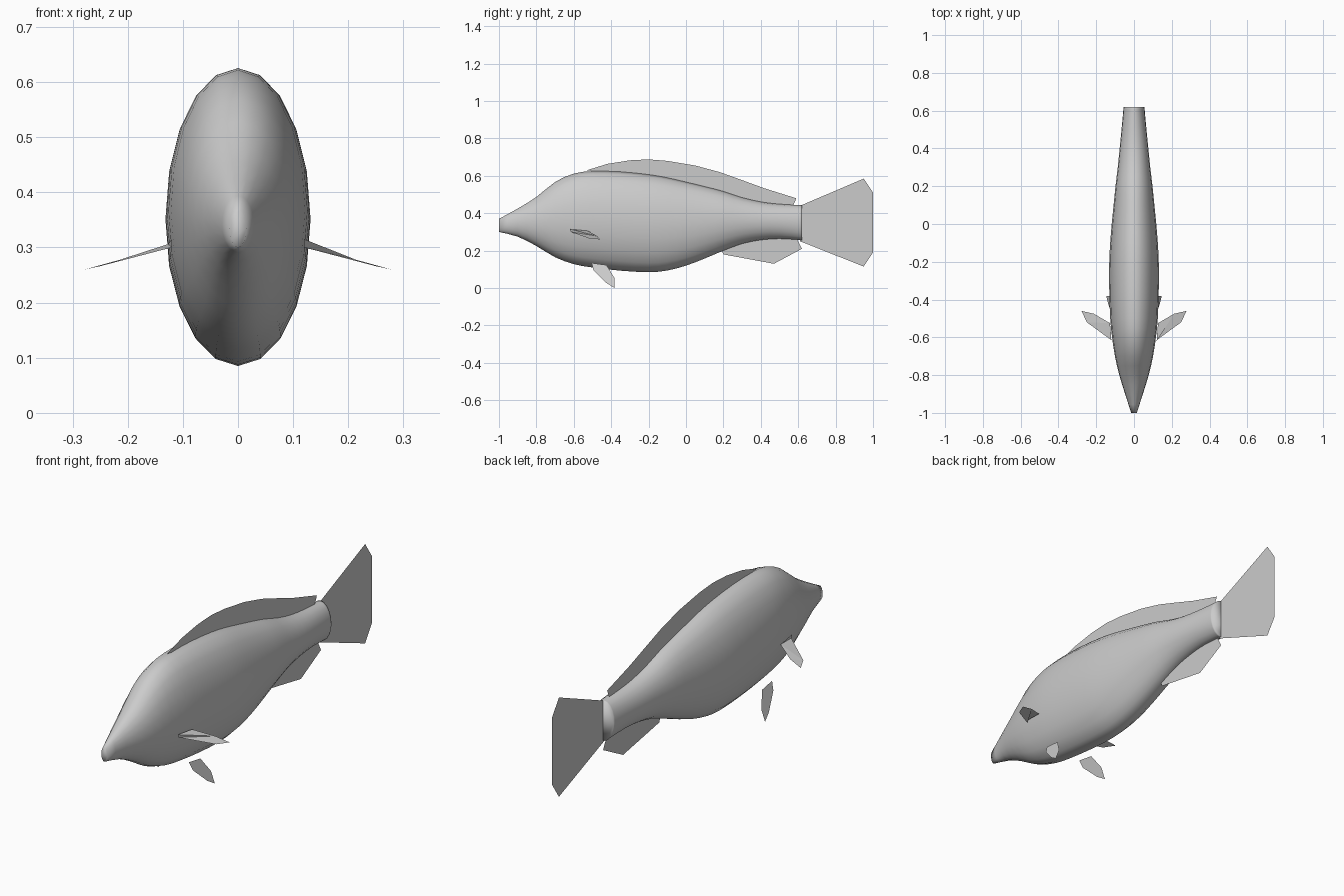
import bpy
import bmesh
from math import sin, cos, tau
from mathutils import Vector

default_cube = bpy.data.objects.get("Cube")
if default_cube:
    bpy.data.objects.remove(default_cube, do_unlink=True)

# One plain grey for the whole fish
grey = bpy.data.materials.new("fish grey")
grey.use_nodes = True
GREY_COLOUR = (0.6, 0.6, 0.6, 1)
grey.diffuse_color = GREY_COLOUR
grey.node_tree.nodes["Principled BSDF"].inputs["Base Color"].default_value = GREY_COLOUR

SIDES = 20


def make_object(name, bm, smooth=False):
    """Turn a bmesh into a linked object with the shared material."""
    mesh = bpy.data.meshes.new(name)
    for face in bm.faces:
        face.smooth = smooth
    bm.to_mesh(mesh)
    bm.free()
    mesh.materials.append(grey)
    obj = bpy.data.objects.new(name, mesh)
    bpy.context.collection.objects.link(obj)
    return obj


def smooth_stations(stations, steps=2):
    """Catmull-Rom interpolation between cross-section stations."""
    rows = [Vector(row) for row in stations]
    result = []
    for i in range(len(rows) - 1):
        p0, p1 = rows[max(i - 1, 0)], rows[i]
        p2, p3 = rows[i + 1], rows[min(i + 2, len(rows) - 1)]
        for step in range(steps):
            t = step / steps
            result.append(p1 + 0.5 * t * ((p2 - p0)
                          + t * (2 * p0 - 5 * p1 + 4 * p2 - p3)
                          + t * t * (3 * p1 - p0 - 3 * p2 + p3)))
    return result + [rows[-1]]


def loft_body(name, stations):
    """Skin elliptical rings given as (y, top, bottom, half width)."""
    bm = bmesh.new()
    rings = []
    for y, top, bottom, half_width in stations:
        middle, half_height = (top + bottom) / 2, (top - bottom) / 2
        rings.append([bm.verts.new((half_width * sin(tau * k / SIDES), y,
                                    middle + half_height * cos(tau * k / SIDES)))
                      for k in range(SIDES)])
    for ring, following in zip(rings, rings[1:]):
        for k in range(SIDES):
            n = (k + 1) % SIDES
            bm.faces.new((ring[k], ring[n], following[n], following[k]))
    bm.faces.new(rings[0])
    bm.faces.new(rings[-1])
    bmesh.ops.recalc_face_normals(bm, faces=bm.faces[:])
    return make_object(name, bm, smooth=True)


def make_fin(name, points):
    """Flat sheet fin from an outline."""
    bm = bmesh.new()
    bm.faces.new([bm.verts.new(p) for p in points])
    bmesh.ops.triangulate(bm, faces=bm.faces[:])
    return make_object(name, bm)


def middle_fin(name, outline):
    return make_fin(name, [(0, y, z) for y, z in outline])


def paired_fins(name, points):
    for label, side in (("left", 1), ("right", -1)):
        make_fin(label + "_" + name, [(side * x, y, z) for x, y, z in points])


# Body from snout to tail root
stations = smooth_stations([
    (-1, .37, .3, .015),
    (-.9, .425, .275, .047),
    (-.8, .487, .225, .078),
    (-.7, .567, .165, .101),
    (-.6, .612, .128, .116),
    (-.5, .625, .11, .126),
    (-.35, .622, .093, .131),
    (-.2, .607, .085, .131),
    (-.1, .59, .094, .126),
    (0, .567, .12, .118),
    (.1, .543, .158, .108),
    (.2, .517, .2, .098),
    (.3, .484, .237, .086),
    (.4, .461, .257, .076),
    (.5, .449, .264, .066),
    (.61, .443, .257, .056),
])
loft_body("body", stations + [Vector((.62, .443, .255, .055))])

# Dorsal fin, its lower edge sunk just under the back
ridge = [(s[0], s[1] - .01) for s in reversed(stations) if -.5 < s[0] < .57]
middle_fin("dorsal_fin", [
    (-.53, .63), (-.42, .664), (-.3, .683), (-.2, .688), (-.1, .68),
    (.05, .655), (.18, .62), (.3, .577), (.42, .533), (.59, .48), (.575, .445),
] + ridge)

# Forked tail fin
middle_fin("tail_fin", [
    (.61, .44), (.95, .585), (1, .51), (.9, .35), (1, .19), (.95, .115), (.61, .25),
])

# Anal fin below the tail root
middle_fin("anal_fin", [
    (.19, .205), (.2, .18), (.47, .13), (.62, .21), (.595, .26), (.45, .275), (.3, .25),
])

# Paired side fins
paired_fins("pectoral_fin", [
    (.12, -.62, .315), (.127, -.525, .306), (.213, -.475, .278),
    (.278, -.46, .26), (.25, -.52, .266), (.12, -.615, .3),
])

# Paired belly fins, splayed outward
belly_outline = [(-.505, .134), (-.425, .123), (-.382, .053),
                 (-.382, 0), (-.425, .027), (-.495, .096)]
paired_fins("pelvic_fin", [(.1 + .37 * (.125 - z), y, z) for y, z in belly_outline])
